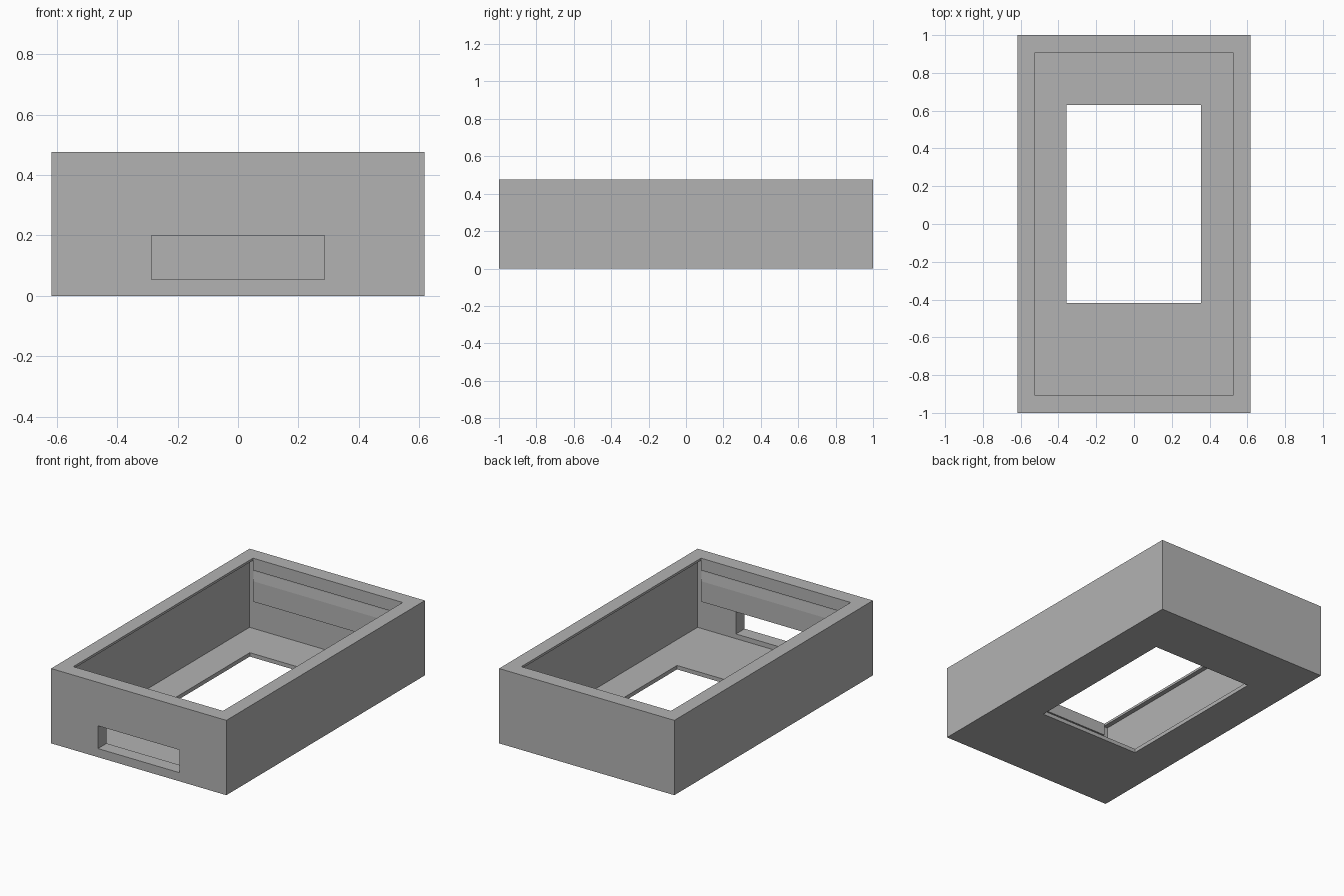
import bpy, bmesh

cube = bpy.data.objects.get("Cube")
if cube:
    bpy.data.objects.remove(cube, do_unlink=True)

grey = bpy.data.materials.new("plain grey")
grey.use_nodes = True
color = (0.45, 0.45, 0.45, 1)
grey.diffuse_color = color
grey.node_tree.nodes["Principled BSDF"].inputs["Base Color"].default_value = color


def add_mesh(name, bm):
    bmesh.ops.recalc_face_normals(bm, faces=bm.faces)
    mesh = bpy.data.meshes.new(name)
    bm.to_mesh(mesh)
    bm.free()
    mesh.materials.append(grey)
    obj = bpy.data.objects.new(name, mesh)
    bpy.context.collection.objects.link(obj)
    return obj


def box(name, xs, ys, zs):
    bm = bmesh.new()
    bmesh.ops.create_cube(bm, size=1)
    for v in bm.verts:
        v.co = [r[0] if c < 0 else r[1] for c, r in zip(v.co, (xs, ys, zs))]
    return add_mesh(name, bm)


def cut(body, name, xs, ys, zs):
    cutter = box(name, xs, ys, zs)
    cutter.hide_render = True
    mod = body.modifiers.new(name, 'BOOLEAN')
    mod.operation, mod.solver, mod.object = 'DIFFERENCE', 'EXACT', cutter
    bpy.context.view_layer.objects.active = body
    bpy.ops.object.modifier_apply(modifier=name)
    bpy.data.objects.remove(cutter, do_unlink=True)


def bar(name, side, profile, half_width):
    """Extrude a (y, z) profile along x on the front or back wall."""
    bm = bmesh.new()
    face = bm.faces.new([bm.verts.new((-half_width, side * y, z)) for y, z in profile])
    new = bmesh.ops.extrude_face_region(bm, geom=[face])["geom"]
    verts = [g for g in new if isinstance(g, bmesh.types.BMVert)]
    bmesh.ops.translate(bm, verts=verts, vec=(2 * half_width, 0, 0))
    return add_mesh(name, bm)


# Tray: solid block, hollowed under a narrow rim
MOUTH_X, MOUTH_Y = 0.528, 0.905
WALL_Y, FLOOR, RIM = 0.913, 0.025, 0.462
tray = box("tray", (-0.618, 0.618), (-1, 1), (0, 0.477))
cut(tray, "cavity", (-0.558, 0.558), (-WALL_Y, WALL_Y), (FLOOR, RIM))
cut(tray, "mouth", (-MOUTH_X, MOUTH_X), (-MOUTH_Y, MOUTH_Y), (0.3, 0.6))
cut(tray, "floor_window", (-0.358, 0.356), (-0.418, 0.63), (-0.1, 0.1))
cut(tray, "front_slot", (-0.287, 0.287), (-1.1, -0.8), (0.055, 0.2))

# Thin retaining bars on the inside of the end walls
for side, label in ((-1, "front"), (1, "back")):
    bar(label + "_upper_lip", side,
        [(MOUTH_Y, RIM), (WALL_Y, RIM), (WALL_Y, 0.4), (MOUTH_Y, 0.4)], MOUTH_X)
    bar(label + "_snap_rib", side,
        [(WALL_Y, 0.39), (WALL_Y, 0.2), (MOUTH_Y, 0.2), (MOUTH_Y, 0.33)], MOUTH_X)
